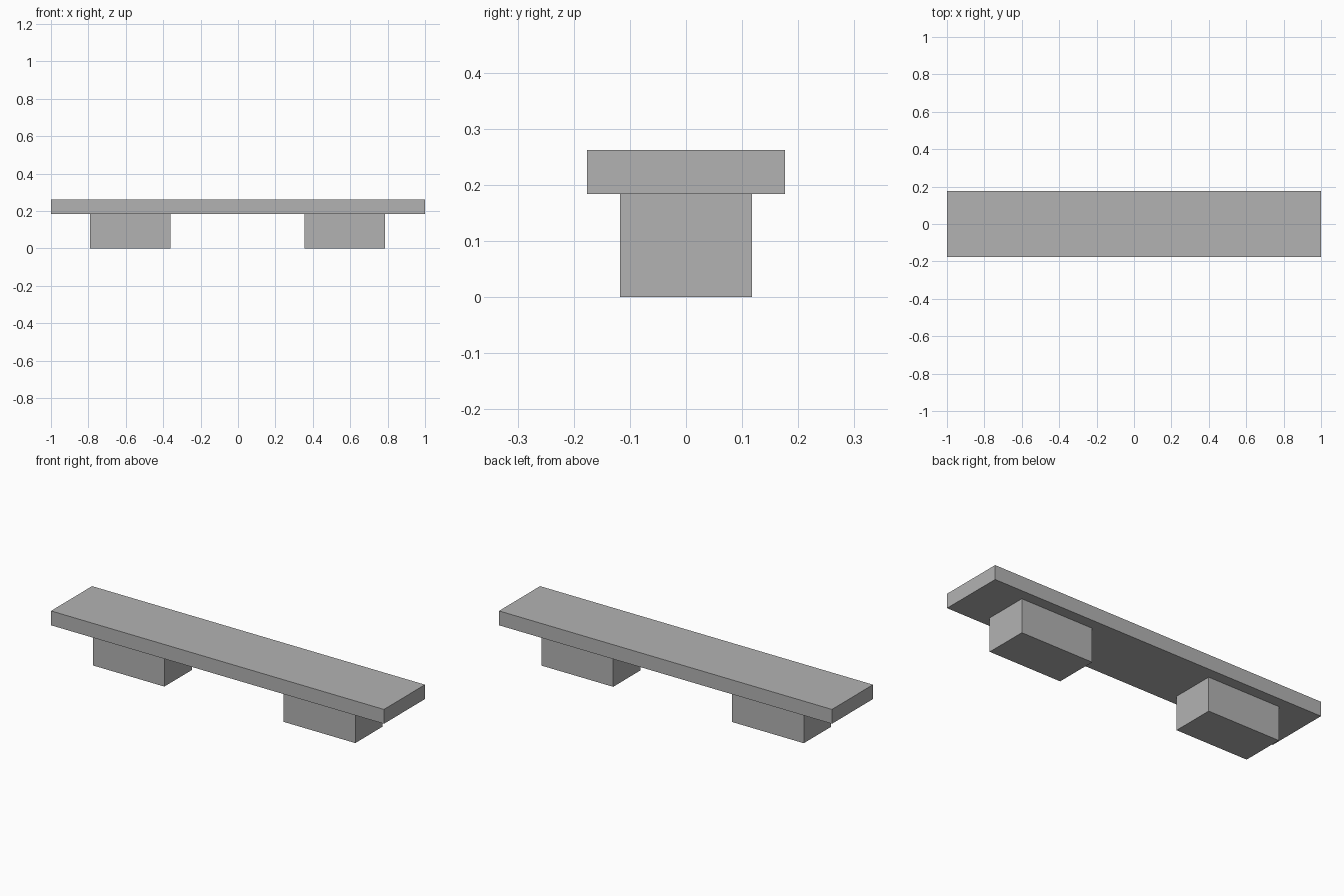
import bpy

cube = bpy.data.objects.get("Cube")
if cube:
    bpy.data.objects.remove(cube, do_unlink=True)

# Single flat grey
grey = bpy.data.materials.new("stone_grey")
grey.use_nodes = True
colour = (0.45, 0.45, 0.45, 1)
grey.diffuse_color = colour
grey.node_tree.nodes["Principled BSDF"].inputs["Base Color"].default_value = colour


def box(name, low, high):
    """Add a box spanning two opposite corners."""
    centre = [(a + b) / 2 for a, b in zip(low, high)]
    bpy.ops.mesh.primitive_cube_add(size=1, location=centre)
    obj = bpy.context.object
    obj.name = name
    obj.scale = [b - a for a, b in zip(low, high)]
    bpy.ops.object.transform_apply(location=False, rotation=False, scale=True)
    obj.data.materials.append(grey)
    return obj


seat_bottom, seat_top = 0.184, 0.262

# Long flat seat slab
box("seat", (-1, -0.176, seat_bottom), (1, 0.176, seat_top))

# Two block supports beneath the slab
for name, inner, outer in (("right_support", -0.36, -0.79), ("left_support", 0.355, 0.787)):
    box(name, (min(inner, outer), -0.1175, 0), (max(inner, outer), 0.1175, seat_bottom))
